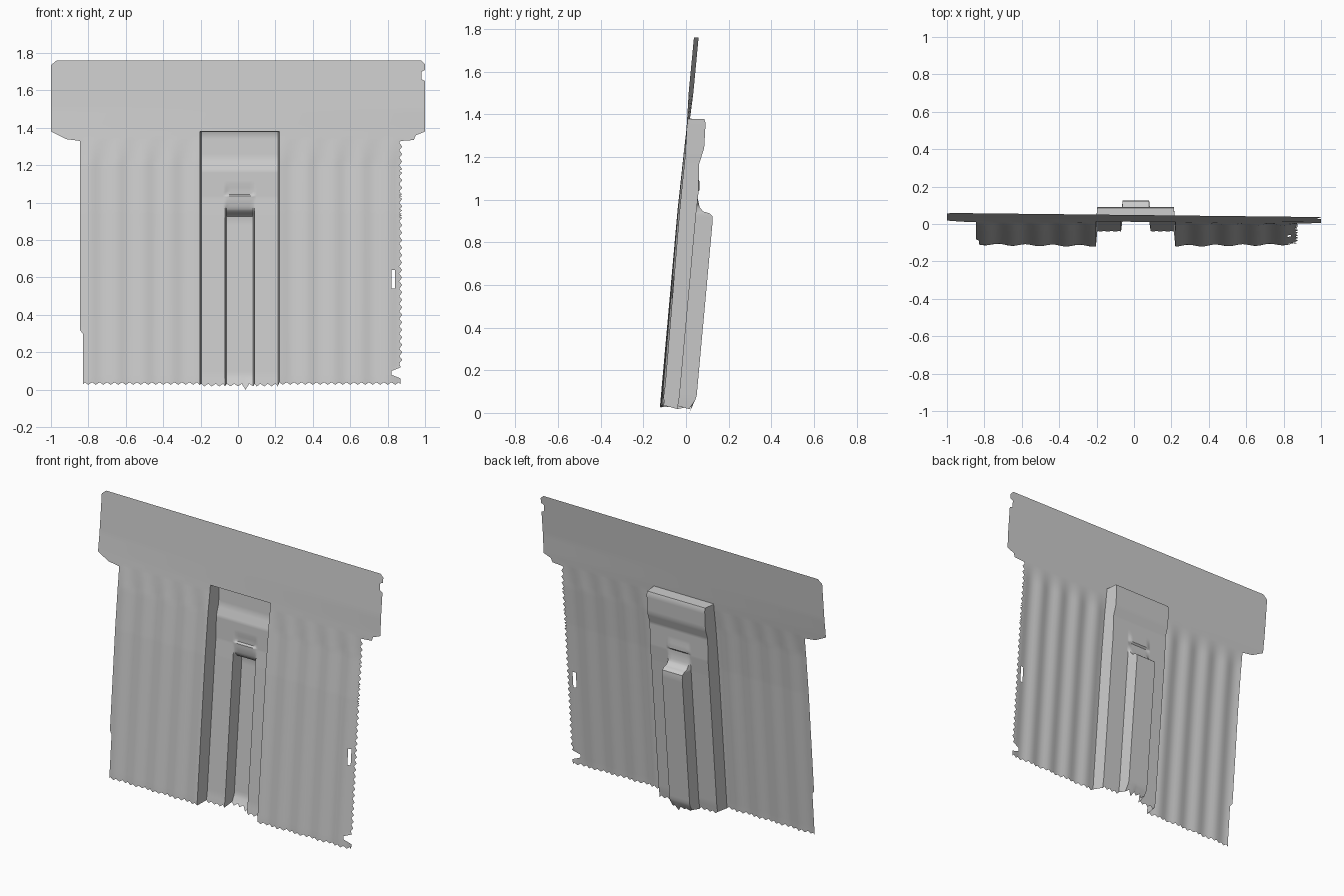
import bpy, bmesh, math

cube = bpy.data.objects.get("Cube")
if cube:
    bpy.data.objects.remove(cube)

grey = bpy.data.materials.new("plain grey")
grey.use_nodes = True
colour = (0.6, 0.6, 0.6, 1)
grey.diffuse_color = colour
grey.node_tree.nodes["Principled BSDF"].inputs["Base Color"].default_value = colour


def follow(points, t):
    """Straight-line interpolation through sorted (t, value) points."""
    if t <= points[0][0]:
        return points[0][1]
    for (a, u), (b, v) in zip(points, points[1:]):
        if t <= b:
            return u + (v - u) * (t - a) / (b - a)
    return points[-1][1]


# Profiles by height: outline edges and depth of wall, niche and channel
LEFT = [(0.3, -0.83), (0.32, -0.845), (1.33, -0.845), (1.34, -0.92), (1.38, -1),
        (1.735, -1), (1.76, -0.97)]
RIGHT = [(0.06, 0.87), (0.08, 0.82), (0.1, 0.82), (0.12, 0.87), (1.33, 0.87), (1.335, 0.94),
         (1.36, 0.95), (1.38, 1), (1.65, 1), (1.66, 0.98), (1.7, 0.98), (1.71, 1),
         (1.74, 1), (1.76, 0.98)]
WALL = [(0.04, -0.117), (0.95, -0.035), (1.39, 0.013), (1.76, 0.048)]
NICHE = [(0.02, -0.04), (0.08, -0.03), (0.93, 0.047), (1.03, 0.058), (1.17, 0.062),
         (1.24, 0.085), (1.36, 0.092), (1.378, 0.086)]
CHANNEL = [(0.02, 0.015), (0.045, 0.038), (0.08, 0.05), (0.9, 0.125), (0.925, 0.123),
           (0.936, 0.11), (0.945, 0.08), (0.965, 0.064), (1.0, 0.056), (1.035, 0.054),
           (1.045, 0.064), (1.17, 0.062)]
NICHE_X, CHANNEL_X = (-0.2, 0.217), (-0.065, 0.085)
STEP = 0.004


def between(x, span):
    return span[0] < x < span[1]


def depth(x, z):
    if z < 1.38 and between(x, NICHE_X):
        if z < 1.1 and between(x, CHANNEL_X):
            return follow(CHANNEL, z)
        return follow(NICHE, z)
    y = follow(WALL, z)
    # shallow vertical ribs that fade out below the header
    fade = follow([(1.22, 1), (1.34, 0)], z)
    y += 0.005 * fade * math.cos(2 * math.pi * x / 0.145)
    # slight twist: the header sweeps back on one side, the foot bows forward
    y -= 0.011 * x * follow([(1.2, 0), (1.5, 1)], z)
    y += 0.012 * x * x * follow([(0.04, 1), (1.3, 0)], z)
    return y


# Grid lines, with close pairs where the niche and channel walls rise
columns = [-1 + 0.02 * i for i in range(101)]
for edge in NICHE_X + CHANNEL_X:
    columns = [x for x in columns if abs(x - edge) > 0.007]
    columns += [edge - STEP, edge + STEP]
rows = [0.04 + 0.02 * i for i in range(86)]
for table in (LEFT, RIGHT, NICHE, CHANNEL):
    rows += [z for z, v in table if z > 0.045]
rows = sorted(set(round(z, 4) for z in rows + [1.385]))
columns.sort()

# One open sheet: header, ribbed wall, niche and inner channel
bm = bmesh.new()
grid = []
for j, z in enumerate(rows):
    line = []
    for i, x in enumerate(columns):
        lo, hi = follow(LEFT, z), follow(RIGHT, z)
        if 0.12 < z < 1.33:                       # torn right edge
            hi += 0.008 * (-1) ** j
        px, pz = min(max(x, lo), hi), z
        if j == 0:                                # torn lower edge
            pz -= 0.007 + 0.007 * (-1) ** i
            if between(x, NICHE_X):
                pz -= 0.008
            if abs(x - 0.04) < 0.009:
                pz = 0
        line.append(bm.verts.new((px, depth(x if lo < x < hi else px, pz), pz)))
    grid.append(line)
for lower, upper in zip(grid, grid[1:]):
    for i in range(len(columns) - 1):
        bm.faces.new((lower[i], lower[i + 1], upper[i + 1], upper[i]))

# Narrow slit near the right edge
slit = [f for f in bm.faces
        if between(f.calc_center_median().x, (0.82, 0.84))
        and between(f.calc_center_median().z, (0.55, 0.63))]
bmesh.ops.delete(bm, geom=slit, context="FACES")
bmesh.ops.remove_doubles(bm, verts=bm.verts, dist=0.0008)
bmesh.ops.dissolve_degenerate(bm, edges=bm.edges, dist=0.0005)

mesh = bpy.data.meshes.new("wall_panel")
bm.to_mesh(mesh)
bm.free()
mesh.materials.append(grey)
panel = bpy.data.objects.new("wall_panel", mesh)
bpy.context.collection.objects.link(panel)
bpy.ops.object.select_all(action="DESELECT")
panel.select_set(True)
bpy.context.view_layer.objects.active = panel
bpy.ops.object.shade_smooth_by_angle(angle=math.radians(35))
